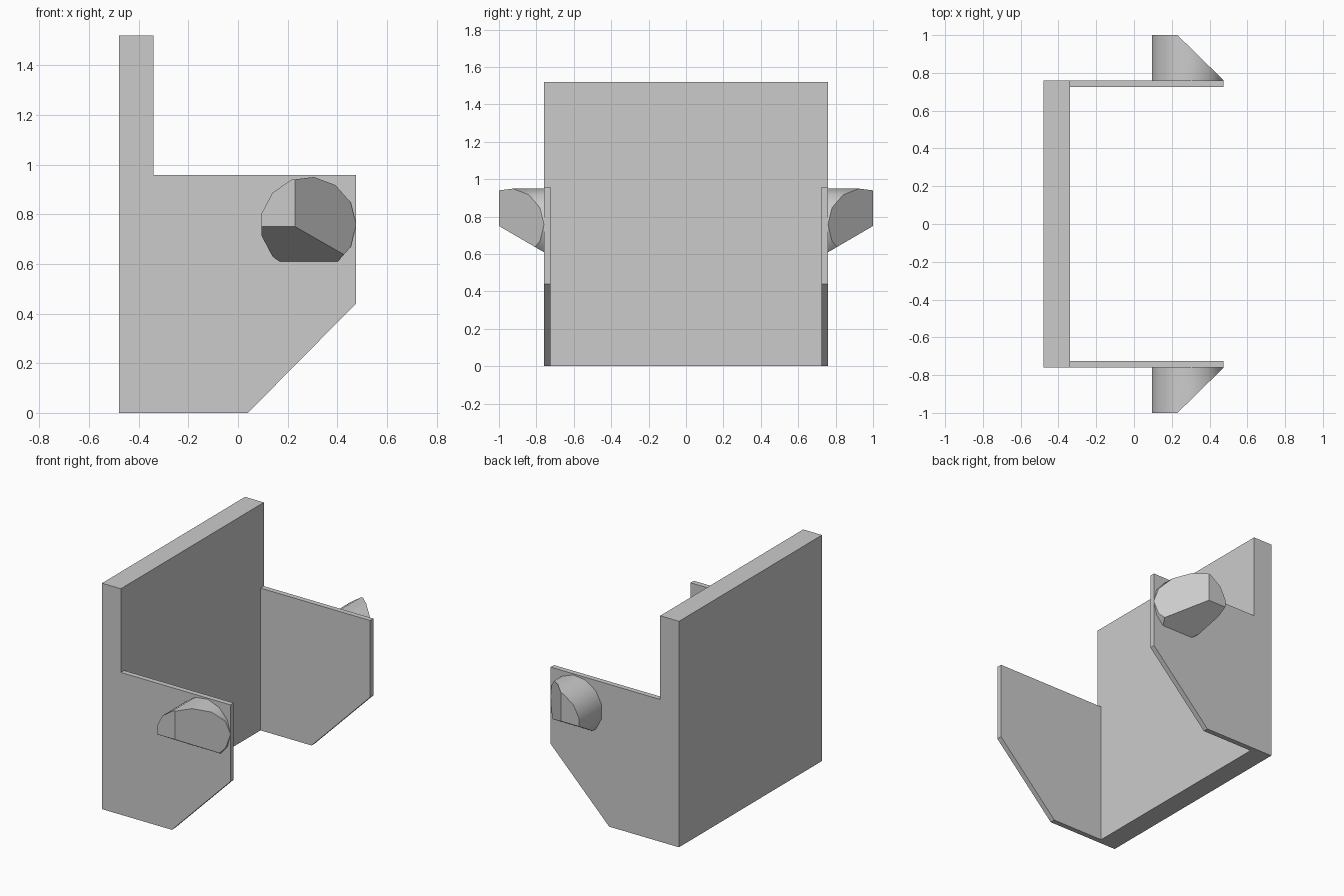
import bpy, bmesh, math
from mathutils import Matrix, Vector

cube = bpy.data.objects.get("Cube")
if cube:
    bpy.data.objects.remove(cube, do_unlink=True)

grey = bpy.data.materials.new("light grey")
grey.use_nodes = True
grey.diffuse_color = (0.6, 0.6, 0.6, 1)
grey.node_tree.nodes["Principled BSDF"].inputs["Base Color"].default_value = (0.6, 0.6, 0.6, 1)

HALF = 0.76      # outer half width of the bracket
WALL = 0.035     # thickness of the side arms


def prism(profile, y0, y1):
    """Extrude an x-z outline along y."""
    bm = bmesh.new()
    face = bm.faces.new([bm.verts.new((x, y0, z)) for x, z in profile])
    ext = bmesh.ops.extrude_face_region(bm, geom=[face])["geom"]
    bmesh.ops.translate(bm, vec=(0, y1 - y0, 0),
                        verts=[v for v in ext if isinstance(v, bmesh.types.BMVert)])
    return bm


def cut(bm, point, normal):
    """Slice off everything on the normal's side and cap the hole."""
    res = bmesh.ops.bisect_plane(bm, geom=bm.verts[:] + bm.edges[:] + bm.faces[:],
                                 plane_co=point, plane_no=normal, clear_outer=True)
    edges = [e for e in res["geom_cut"] if isinstance(e, bmesh.types.BMEdge)]
    bmesh.ops.holes_fill(bm, edges=edges, sides=0)


def finish(bm, name, mirror=False, smooth=False):
    if mirror:
        bmesh.ops.transform(bm, matrix=Matrix.Scale(-1, 4, (0, 1, 0)), verts=bm.verts)
    bmesh.ops.recalc_face_normals(bm, faces=bm.faces)
    mesh = bpy.data.meshes.new(name)
    bm.to_mesh(mesh)
    bm.free()
    mesh.materials.append(grey)
    ob = bpy.data.objects.new(name, mesh)
    bpy.context.collection.objects.link(ob)
    if smooth:
        bpy.ops.object.select_all(action="DESELECT")
        ob.select_set(True)
        bpy.context.view_layer.objects.active = ob
        bpy.ops.object.shade_smooth_by_angle(angle=math.radians(30))


# Tall back plate
plate = [(-0.48, 0), (-0.34, 0), (-0.34, 1.52), (-0.48, 1.52)]
finish(prism(plate, -HALF, HALF), "back_plate")

# Side arms with a chamfered lower corner, and a wedge-cut peg on each
arm = [(-0.34, 0), (0.04, 0), (0.475, 0.44), (0.475, 0.957), (-0.34, 0.957)]
SIDES, RADIUS, CX, CZ = 13, 0.193, 0.283, 0.758
circle = [(CX + RADIUS * math.cos(i * math.tau / SIDES),
           CZ + RADIUS * math.sin(i * math.tau / SIDES)) for i in range(SIDES)]

for side, mirror in (("right", True), ("left", False)):
    finish(prism(arm, HALF - WALL, HALF), side + "_arm", mirror)
    peg = prism(circle, HALF, 1.0)
    # Sloping underside, then sloping outer side
    cut(peg, Vector((0, 1, 0.75)), Vector((0, 0.14, -0.24)))
    cut(peg, Vector((0.23, 1, 0)), Vector((0.24, 0.245, 0)))
    finish(peg, side + "_peg", mirror, smooth=True)
